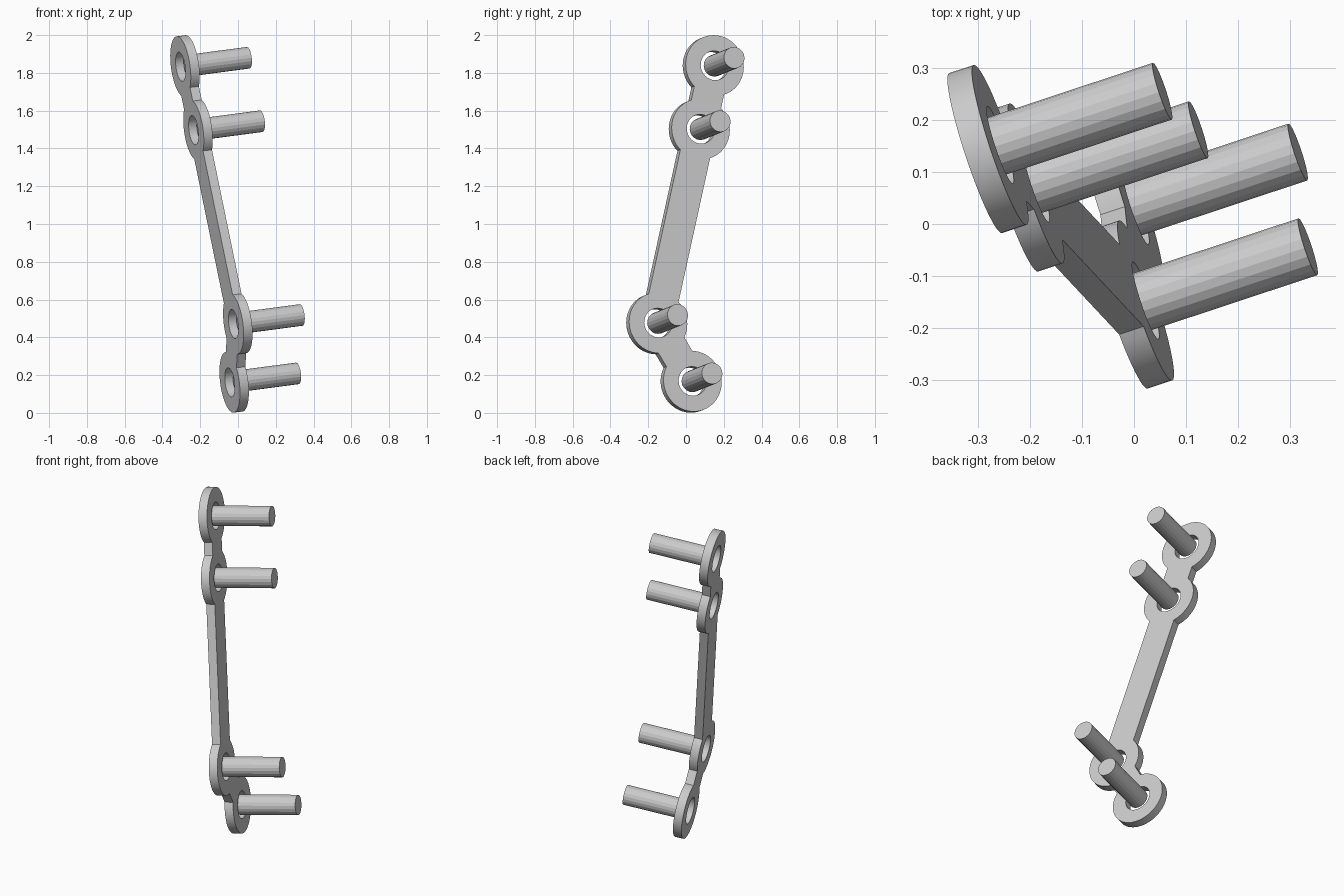
import bpy
from math import asin, atan2, cos, sin, pi, tau
from mathutils import Matrix, Vector

cube = bpy.data.objects.get("Cube")
if cube:
    bpy.data.objects.remove(cube)

RING_R, HOLE_R, BAR_HALF, THICK = 0.162, 0.078, 0.085, 0.05
PIN_R, PIN_LEN, PIN_SINK = 0.0575, 0.331, 0.012

# Tilted frame: local z is the pin axis, local z = 0 the plate's outer face
n = Vector((0.942, 0.312, 0.125)).normalized()
v = (Vector((0, 0, 1)) - n * n.z).normalized()
u = v.cross(n)
frame = Matrix.Translation(n * 0.035) @ Matrix((u, v, n)).transposed().to_4x4()


def on_plate(y, z):
    """Local 2D position of the plate point with this world y and z."""
    x = (0.035 - n.y * y - n.z * z) / n.x
    p = Vector((x, y, z))
    return Vector((p.dot(u), p.dot(v)))


rings = [on_plate(*yz) for yz in
         ((0.152, 1.839), (0.078, 1.503), (-0.147, 0.477), (0.035, 0.168))]


def arc(centre, radius, start, end, steps):
    return [centre + radius * Vector((cos(a), sin(a)))
            for a in (start + (end - start) * i / steps for i in range(steps + 1))]


# Outline: go round the chain of rings, leaving gaps where the bars join
half_gap = asin(BAR_HALF / RING_R)
loop = rings + rings[-2:0:-1]
outline = []
for i, c in enumerate(loop):
    before, after = loop[i - 1] - c, loop[(i + 1) % len(loop)] - c
    start = atan2(before.y, before.x) + half_gap
    sweep = (atan2(after.y, after.x) - half_gap - start) % tau
    outline += arc(c, RING_R, start, start + sweep, max(4, round(sweep * 9)))

# Plate: filled outline with four screw holes
curve = bpy.data.curves.new("plate", 'CURVE')
curve.dimensions = '2D'
curve.fill_mode = 'BOTH'
curve.extrude = THICK / 2
holes = [arc(c, HOLE_R, 0, tau, 40)[:-1] for c in rings]
for points in [outline] + holes:
    spline = curve.splines.new('POLY')
    spline.points.add(len(points) - 1)
    spline.use_cyclic_u = True
    for sp, p in zip(spline.points, points):
        sp.co = (p.x, p.y, 0, 1)
plate = bpy.data.objects.new("plate", curve)
bpy.context.collection.objects.link(plate)
plate.matrix_world = frame @ Matrix.Translation((0, 0, -THICK / 2))
bpy.ops.object.select_all(action='DESELECT')
plate.select_set(True)
bpy.context.view_layer.objects.active = plate
bpy.ops.object.convert(target='MESH')
bpy.ops.object.shade_smooth_by_angle(angle=pi / 6)

# Pins: one standing out of each ring
names = ("top_pin", "upper_pin", "lower_pin", "bottom_pin")
for name, c in zip(names, rings):
    bpy.ops.mesh.primitive_cylinder_add(vertices=20, radius=PIN_R,
                                        depth=PIN_LEN + PIN_SINK)
    pin = bpy.context.object
    pin.name = name
    pin.matrix_world = frame @ Matrix.Translation((c.x, c.y, (PIN_LEN - PIN_SINK) / 2))
